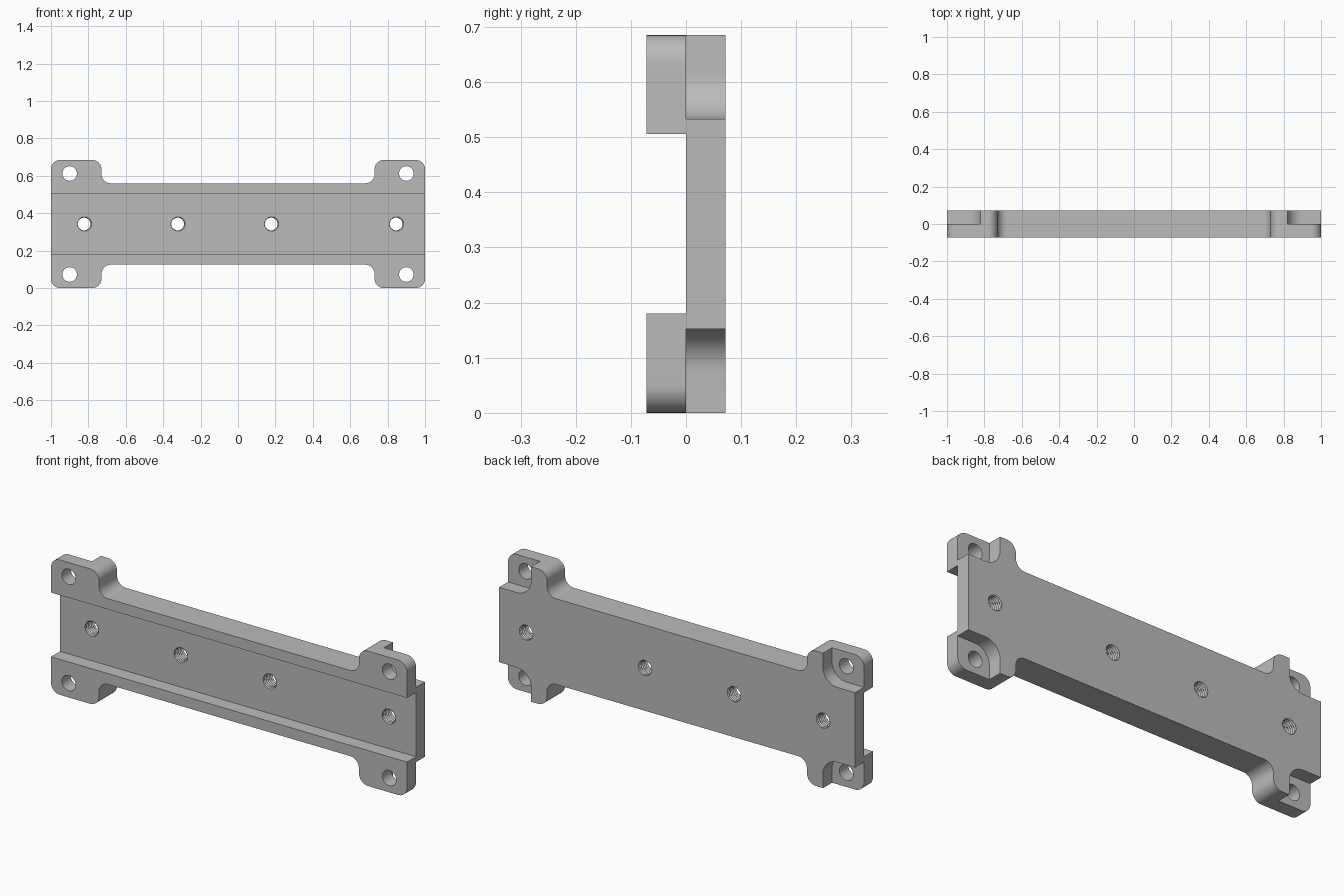
import bpy
import bmesh
import math
from mathutils import Vector

if "Cube" in bpy.data.objects:
    bpy.data.objects.remove(bpy.data.objects["Cube"])

HEIGHT, HALF_DEPTH, MID = 0.685, 0.072, 0.3425

gray = bpy.data.materials.new("plain gray")
gray.use_nodes = True
gray.diffuse_color = (0.5, 0.5, 0.5, 1)
gray.node_tree.nodes["Principled BSDF"].inputs["Base Color"].default_value = (0.5, 0.5, 0.5, 1)


def make_object(name, bm):
    bmesh.ops.recalc_face_normals(bm, faces=bm.faces[:])
    mesh = bpy.data.meshes.new(name)
    bm.to_mesh(mesh)
    bm.free()
    mesh.materials.append(gray)
    obj = bpy.data.objects.new(name, mesh)
    bpy.context.collection.objects.link(obj)
    return obj


def rounded(corners, steps=10):
    """Outline from (x, z, radius) corners, each right angle filleted."""
    outline = []
    for i, (x, z, r) in enumerate(corners):
        p = Vector((x, z))
        if r == 0:
            outline.append(p)
            continue
        u = (Vector(corners[i - 1][:2]) - p).normalized()
        v = (Vector(corners[(i + 1) % len(corners)][:2]) - p).normalized()
        centre = p + r * (u + v)
        for k in range(steps + 1):
            t = math.pi / 2 * k / steps
            outline.append(centre - r * (v * math.cos(t) + u * math.sin(t)))
    return outline


def prism(name, outline, y0, y1):
    bm = bmesh.new()
    face = bm.faces.new([bm.verts.new((x, y0, z)) for x, z in outline])
    moved = bmesh.ops.extrude_face_region(bm, geom=[face])["geom"]
    verts = [g for g in moved if isinstance(g, bmesh.types.BMVert)]
    bmesh.ops.translate(bm, verts=verts, vec=(0, y1 - y0, 0))
    return make_object(name, bm)


def lathe(name, x, z, y0, y1, rows, radius, sides=32):
    """Closed cutter along y whose radius depends on depth and angle."""
    bm = bmesh.new()
    rings = []
    for j in range(rows + 1):
        y = y0 + (y1 - y0) * j / rows
        ring = []
        for i in range(sides):
            a = math.tau * i / sides
            r = radius(y, a)
            ring.append(bm.verts.new((x + r * math.cos(a), y, z + r * math.sin(a))))
        rings.append(ring)
    for low, high in zip(rings, rings[1:]):
        for i in range(sides):
            k = (i + 1) % sides
            bm.faces.new((low[i], low[k], high[k], high[i]))
    bm.faces.new(rings[0])
    bm.faces.new(rings[-1])
    return make_object(name, bm)


def thread(y, a):
    turn = (y / 0.012 + a / math.tau) % 1
    return 0.034 + 0.008 * abs(2 * turn - 1)


# Plate outline with four rounded mounting ears
R = 0.05
quarter = [(1, HEIGHT, R), (0.73, HEIGHT, R), (0.73, 0.56, R)]
top = quarter + [(-x, z, r) for x, z, r in reversed(quarter)]
bottom = [(x, HEIGHT - z, r) for x, z, r in reversed(top)]
plate = prism("mounting_plate", rounded(top + bottom), -HALF_DEPTH, HALF_DEPTH)

# Long channel across the front
cutters = [prism("channel_cutter",
                 rounded([(-1.2, 0.18, 0), (1.2, 0.18, 0), (1.2, 0.506, 0), (-1.2, 0.506, 0)]),
                 -0.2, 0)]

# Rear corner pockets and plain bolt holes in the ears
for sx in (-1, 1):
    for sz in (-1, 1):
        near, far = MID + sz * 0.19, MID + sz * 0.5
        pocket = rounded([(sx * 0.82, near, 0.08), (sx * 1.2, near, 0),
                          (sx * 1.2, far, 0), (sx * 0.82, far, 0)])
        cutters.append(prism("pocket_cutter", pocket, 0, 0.2))
        cutters.append(lathe("bolt_hole_cutter", sx * 0.9, MID + sz * 0.27,
                             -0.12, 0.12, 1, lambda y, a: 0.039))

# Threaded holes along the middle
for x in (-0.823, -0.323, 0.177, 0.845):
    cutters.append(lathe("thread_cutter", x, MID, -0.0107, 0.0833, 48, thread))

bpy.ops.object.select_all(action="DESELECT")
bpy.context.view_layer.objects.active = plate
plate.select_set(True)
for cutter in cutters:
    mod = plate.modifiers.new("cut", "BOOLEAN")
    mod.operation = "DIFFERENCE"
    mod.solver = "EXACT"
    mod.object = cutter
    bpy.ops.object.modifier_apply(modifier=mod.name)
    bpy.data.objects.remove(cutter)

bpy.ops.object.shade_smooth_by_angle(angle=math.radians(30))
